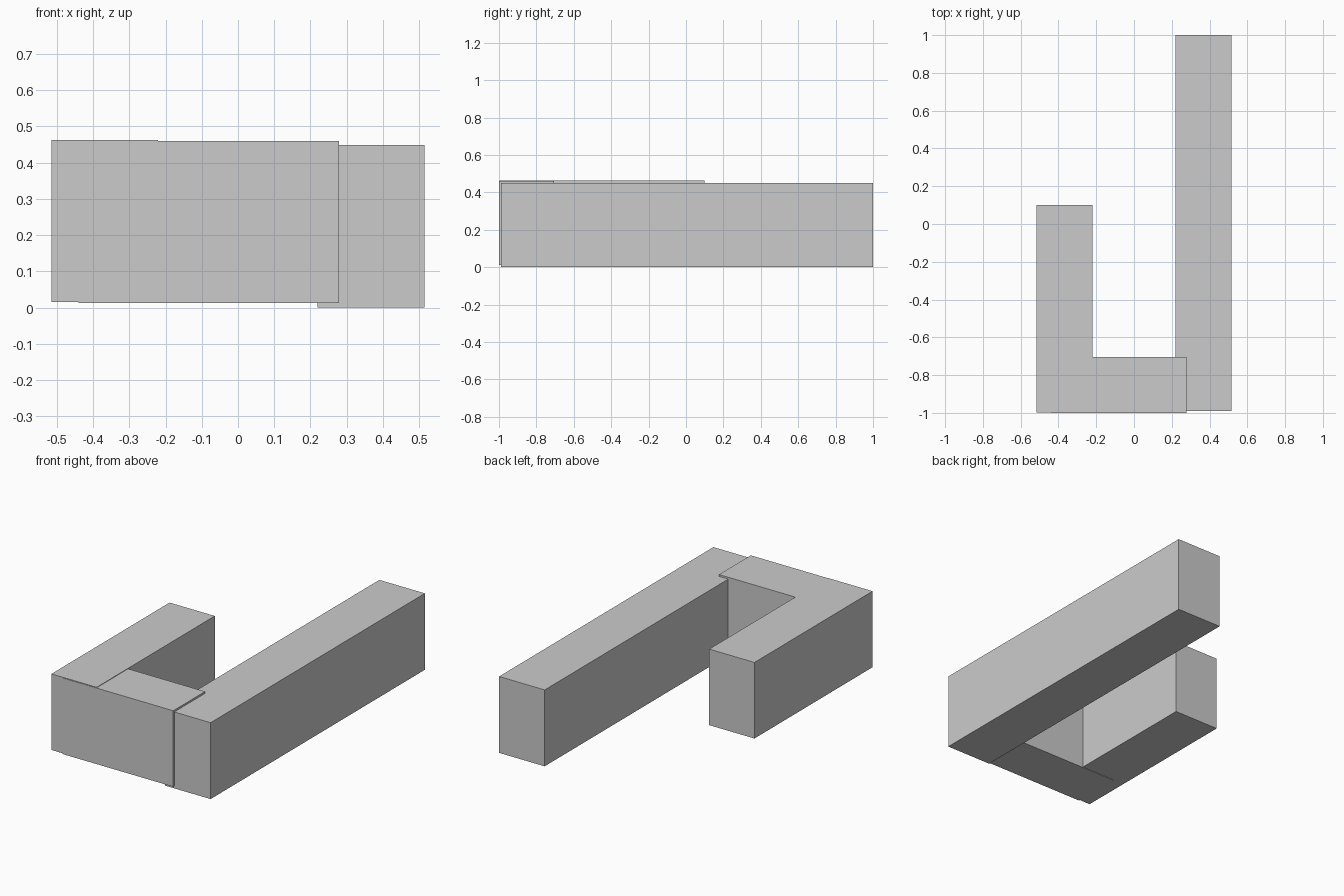
import bpy

if "Cube" in bpy.data.objects:
    bpy.data.objects.remove(bpy.data.objects["Cube"])


def box(name, lo, hi):
    """Box spanning two opposite corners."""
    centre = [(a + b) / 2 for a, b in zip(lo, hi)]
    bpy.ops.mesh.primitive_cube_add(size=1, location=centre)
    ob = bpy.context.object
    ob.name = name
    ob.scale = [b - a for a, b in zip(lo, hi)]
    bpy.ops.object.transform_apply(location=False, rotation=False, scale=True)
    return ob


# Long arm on the right, resting on the ground
box("long_arm", (0.219, -0.99, 0.0), (0.515, 1.0, 0.449))
# Short arm on the left, slightly raised
box("short_arm", (-0.515, -0.997, 0.016), (-0.221, 0.10, 0.463))
# Cross bar overlapping both arms at the front
box("cross_bar", (-0.44, -1.0, 0.013), (0.279, -0.705, 0.460))
